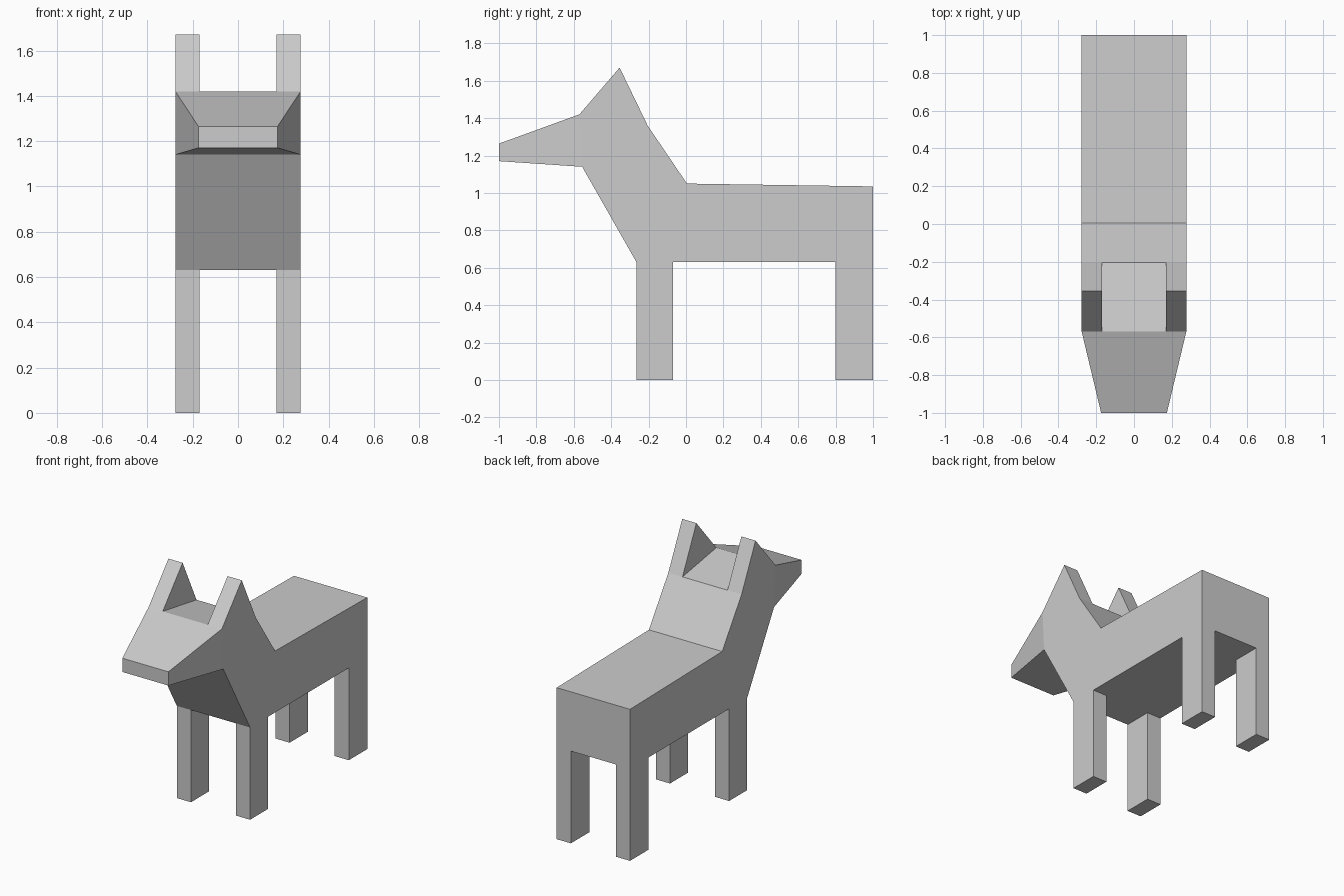
import bpy
import bmesh

if "Cube" in bpy.data.objects:
    bpy.data.objects.remove(bpy.data.objects["Cube"])

W, IN = 0.277, 0.17          # half width of the animal, inner side of legs and ears

grey = bpy.data.materials.new("light grey")
grey.diffuse_color = (0.604, 0.604, 0.604, 1)
grey.use_nodes = True
grey.node_tree.nodes["Principled BSDF"].inputs["Base Color"].default_value = grey.diffuse_color


def make(name, bm):
    """Weld, tidy and turn a bmesh into a flat shaded object."""
    bmesh.ops.remove_doubles(bm, verts=bm.verts, dist=1e-5)
    bmesh.ops.dissolve_limit(bm, angle_limit=0.001, verts=bm.verts, edges=bm.edges)
    bmesh.ops.recalc_face_normals(bm, faces=bm.faces)
    mesh = bpy.data.meshes.new(name)
    bm.to_mesh(mesh)
    bm.free()
    mesh.materials.append(grey)
    bpy.context.collection.objects.link(bpy.data.objects.new(name, mesh))


def face(bm, points):
    bm.faces.new([bm.verts.new(p) for p in points])


def prism(name, profile, stations, skip=lambda edge, strip: False):
    """Extrude a (y, z) profile across x stations, leaving chosen side faces open."""
    bm = bmesh.new()
    for x in (stations[0], stations[-1]):
        face(bm, [(x, y, z) for y, z in profile])
    for s, (a, b) in enumerate(zip(stations, stations[1:])):
        for e, p in enumerate(profile):
            q = profile[(e + 1) % len(profile)]
            if not skip(e, s):
                face(bm, [(a, *p), (b, *p), (b, *q), (a, *q)])
    make(name, bm)


# Body, neck and head: open where the snout, legs and ears join
body = [(-0.265, 0.63), (-0.07, 0.63), (0.8, 0.63), (1, 0.63), (1, 1.035),
        (0.005, 1.05), (-0.205, 1.36), (-0.57, 1.42), (-0.555, 1.14)]
prism("body", body, [-W, -IN, IN, W],
      lambda e, s: e == 7 or (s != 1 and e in (0, 2, 6)))

# Tapered snout
bm = bmesh.new()
back = [(-W, -0.57, 1.42), (W, -0.57, 1.42), (W, -0.555, 1.14), (-W, -0.555, 1.14)]
tip = [(-0.174, -1, 1.264), (0.174, -1, 1.264), (0.174, -1, 1.17), (-0.174, -1, 1.17)]
face(bm, tip)
for i in range(4):
    j = (i + 1) % 4
    face(bm, [back[i], back[j], tip[j], tip[i]])
make("snout", bm)

# Ears and legs on both sides; the first profile edge is the open joint
for side, sign in (("left", 1), ("right", -1)):
    xs = [sign * IN, sign * W]
    prism(side + "_ear", [(-0.205, 1.36), (-0.57, 1.42), (-0.355, 1.67)], xs,
          lambda e, s: e == 0)
    for end, y0, y1 in (("front", -0.265, -0.07), ("back", 0.8, 1)):
        prism(f"{end}_{side}_leg", [(y0, 0.63), (y1, 0.63), (y1, 0), (y0, 0)], xs,
              lambda e, s: e == 0)
